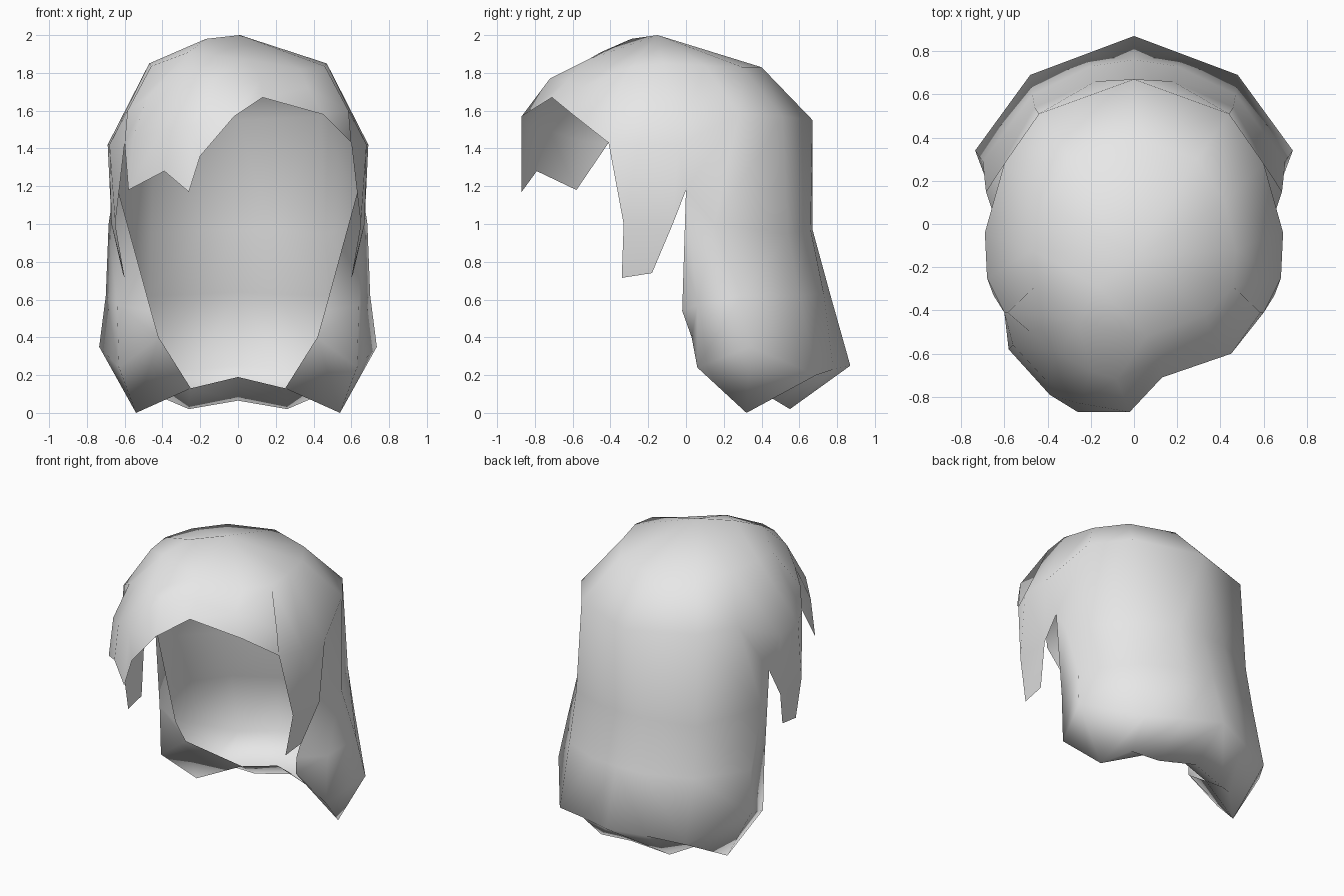
import bpy
import bmesh

cube = bpy.data.objects.get("Cube")
if cube:
    bpy.data.objects.remove(cube, do_unlink=True)

grey = bpy.data.materials.new("light grey")
grey.diffuse_color = (0.8, 0.8, 0.8, 1)
grey.use_nodes = True
grey.node_tree.nodes["Principled BSDF"].inputs["Base Color"].default_value = (0.8, 0.8, 0.8, 1)

bm = bmesh.new()


def row(points):
    return [bm.verts.new(p) for p in points]


def mirrored(points):
    """Left half row and its mirror; points on x = 0 are shared."""
    left = row(points)
    right = [v if abs(v.co.x) < 1e-4 else bm.verts.new((-v.co.x, v.co.y, v.co.z)) for v in left]
    return left, right


def face(*verts):
    """Face from its corners; a repeated corner makes a triangle."""
    bm.faces.new(list(dict.fromkeys(verts)))


def strip(a, b):
    for i in range(len(a) - 1):
        face(a[i], a[i + 1], b[i + 1], b[i])


# Crown rings, each from the middle of the back round to the temple
crown = mirrored([(0, .4, 1.83), (.29, .3, 1.83), (.42, .1, 1.84),
                  (.47, -.12, 1.85), (.46, -.29, 1.835), (.585, -.41, 1.6)])
temple = mirrored([(0, .67, 1.55), (.44, .51, 1.57), (.6, .28, 1.58),
                   (.69, -.04, 1.42), (.68, -.25, 1.42), (.6, -.41, 1.43)])
# Back hair: nape, lower back, widest roll and the rolled-under hem
nape = mirrored([(0, .67, .97), (.18, .66, .97), (.46, .54, .95), (.685, .15, 1.0), (.635, 0, 1.18)])
lower = mirrored([(0, .76, .64), (.2, .73, .63), (.47, .6, .62), (.7, .29, .62),
                  (.64, .06, .57), (.46, -.02, .54)])
roll = mirrored([(0, .87, .25), (.24, .78, .23), (.48, .69, .2), (.735, .34, .35),
                 (.63, .06, .24), (.42, .03, .4)])
hem = mirrored([(0, .6, .065), (.26, .55, .02), (.4, .45, .08), (.54, .32, 0)])
lip = mirrored([(0, .43, .19), (.25, .4, .13)])
# Loose strand in front of each ear
strand = mirrored([(.67, -.07, 1.0), (.65, -.33, 1.0), (.61, -.18, .74), (.6, -.34, .715)])

for s in (0, 1):
    c, t, n, w, r, h, p, k = (x[s] for x in (crown, temple, nape, lower, roll, hem, lip, strand))
    strip(c, t)
    # the back widens from one panel to two below the crown
    face(t[0], t[1], n[1], n[0])
    face(t[1], n[2], n[1])
    strip(t[1:4], n[2:])
    strip(n, w[:5])
    face(n[4], w[5], w[4])
    strip(w, r)
    # rolled-under hem
    face(r[0], r[1], h[1], h[0])
    face(r[1], r[2], h[2], h[1])
    face(r[2], r[3], h[3], h[2])
    face(r[3], r[4], h[3])
    face(h[0], h[1], p[1], p[0])
    face(h[1], h[2], p[1])
    face(h[2], h[3], p[1])
    face(h[3], r[4], r[5], p[1])
    # strand
    face(t[3], t[4], k[0], n[4])
    face(t[4], t[5], k[1], k[0])
    face(k[0], k[1], k[3], k[2])

# Swept fringe, from the left temple to the right one
crest = row([(.33, -.42, 1.82), (.06, -.52, 1.87), (-.26, -.45, 1.91)])
brow = row([(.37, -.56, 1.72), (.12, -.63, 1.76), (-.08, -.72, 1.77),
            (-.2, -.68, 1.77), (-.35, -.6, 1.74), (-.48, -.5, 1.67)])
fringe_mid = row([(.45, -.6, 1.58), (.13, -.71, 1.67), (-.02, -.87, 1.57),
                  (-.25, -.83, 1.52), (-.41, -.72, 1.49), (-.56, -.56, 1.44)])
fringe_hem = row([(-.2, -.87, 1.36), (-.26, -.87, 1.17), (-.39, -.79, 1.28), (-.58, -.58, 1.18)])
a, b, d = crest
crest_line = [crown[0][4], a, b, b, d, d, d, crown[1][4]]
brow_line = [crown[0][5]] + brow + [crown[1][5]]
mid_line = [temple[0][5]] + fringe_mid + [temple[1][5]]
strip_pairs = zip(crest_line, crest_line[1:], brow_line[1:], brow_line)
for corners in strip_pairs:
    face(*corners)
strip(brow_line, mid_line)
face(fringe_mid[2], fringe_mid[3], fringe_hem[1], fringe_hem[0])
strip(fringe_mid[3:], fringe_hem[1:])
face(fringe_mid[5], temple[1][5], fringe_hem[3])

# Top of the head: a peak and a lower bump towards the parting
peak, bump = row([(.01, -.15, 2.0), (-.17, -.29, 1.98)])
ring = crown[0][:5] + crest + crown[1][4:0:-1]
for i, v in enumerate(ring):
    face(bump if 6 <= i <= 8 else peak, v, ring[(i + 1) % len(ring)])
face(peak, ring[6], bump)
face(peak, bump, ring[9])

bmesh.ops.recalc_face_normals(bm, faces=bm.faces)
if sum(f.normal.z for f in peak.link_faces) < 0:
    bmesh.ops.reverse_faces(bm, faces=bm.faces)
for f in bm.faces:
    f.smooth = True

mesh = bpy.data.meshes.new("hair")
bm.to_mesh(mesh)
bm.free()
mesh.materials.append(grey)
hair = bpy.data.objects.new("hair", mesh)
bpy.context.collection.objects.link(hair)
